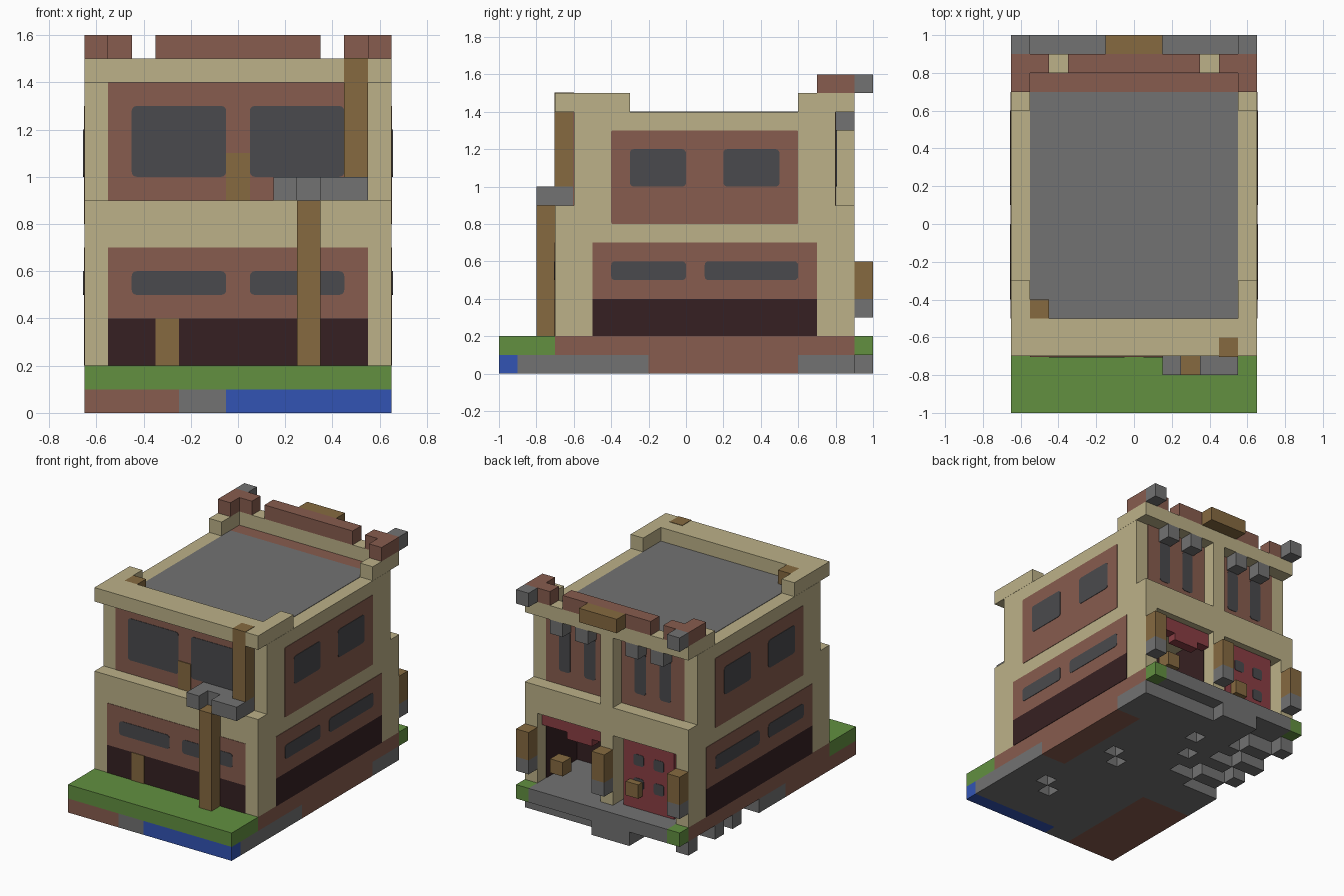
import bpy, bmesh
from mathutils import Matrix, Vector

if "Cube" in bpy.data.objects:
    bpy.data.objects.remove(bpy.data.objects["Cube"], do_unlink=True)


def linear(c):
    c /= 255
    return c / 12.92 if c <= 0.04045 else ((c + 0.055) / 1.055) ** 2.4


def material(name, *rgb):
    m = bpy.data.materials.new(name)
    color = [linear(c) for c in rgb] + [1]
    m.use_nodes = True
    m.diffuse_color = color
    m.node_tree.nodes["Principled BSDF"].inputs["Base Color"].default_value = color
    return m


TAN = material("tan stone", 188, 177, 136)
BRICK = material("brick", 135, 92, 78)
GLASS = material("dark glass", 74, 74, 77)
DARK = material("dark brown", 54, 32, 34)
WOOD = material("wood", 134, 106, 64)
GREY = material("grey stone", 114, 114, 114)
GREEN = material("grass", 98, 144, 64)
BLUE = material("blue", 50, 84, 180)
RED = material("red", 138, 62, 68)


def add_box(bm, x0, x1, y0, y1, z0, z1):
    size = Matrix.Diagonal((x1 - x0, y1 - y0, z1 - z0, 1))
    mid = Matrix.Translation(((x0 + x1) / 2, (y0 + y1) / 2, (z0 + z1) / 2))
    return bmesh.ops.create_cube(bm, size=1, matrix=mid @ size)["verts"]


def finish(name, bm, mat):
    me = bpy.data.meshes.new(name)
    bm.to_mesh(me)
    bm.free()
    me.materials.append(mat)
    ob = bpy.data.objects.new(name, me)
    bpy.context.collection.objects.link(ob)
    return ob


def boxes(name, mat, *parts):
    bm = bmesh.new()
    for p in parts:
        add_box(bm, *p)
    return finish(name, bm, mat)


def plate(name, mat, normal, at, a0, a1, z0, z1, lift=0.003, r=0.0):
    """Thin panel on a wall; normal is '+x', '-x', '+y' or '-y'."""
    out = at + (lift if normal[0] == "+" else -lift)
    lo, hi = min(at, out), max(at, out)
    bm = bmesh.new()
    if normal[1] == "x":
        add_box(bm, lo, hi, a0, a1, z0, z1)
        axis = Vector((1, 0, 0))
    else:
        add_box(bm, a0, a1, lo, hi, z0, z1)
        axis = Vector((0, 1, 0))
    if r:
        edges = [e for e in bm.edges
                 if abs((e.verts[0].co - e.verts[1].co).normalized().dot(axis)) > 0.9]
        bmesh.ops.bevel(bm, geom=edges, offset=r, segments=3, profile=0.5, affect="EDGES")
    return finish(name, bm, mat)


# Foundation: bottom layer of blocks with gaps at the back
HOLES = {(10, 5), (9, 4), (9, 11), (8, 10), (4, 12), (5, 14), (6, 16), (3, 13)}
layers = {m.name: (m, bmesh.new()) for m in (BRICK, GREY, BLUE)}
for i in range(13):
    for j in range(20):
        x, y = -0.6 + i * 0.1, -0.95 + j * 0.1
        if (i, j) in HOLES or (j == 19 and i not in (4, 5, 6)):
            continue
        if i < 4 and j > 10 and (i + 2 * j) % 5 > 1:
            continue
        if j == 0:
            m = BRICK if i < 4 else GREY if i < 6 else BLUE
        elif (i < 4 and j < 8) or (i > 10 and 7 < j < 16):
            m = BRICK
        else:
            m = GREY
        add_box(layers[m.name][1], x - 0.05, x + 0.05, y - 0.05, y + 0.05, 0, 0.1)
for key, (m, bm) in layers.items():
    bmesh.ops.remove_doubles(bm, verts=bm.verts, dist=0.001)
    inner = [f for f in bm.faces if all(len(e.link_faces) > 3 for e in f.edges)]
    bmesh.ops.delete(bm, geom=inner, context="FACES_ONLY")
    finish("foundation " + key, bm, m)

boxes("front_lawn", GREEN, (-0.65, 0.65, -1, -0.7, 0.1, 0.2))
boxes("floor_slab", GREY, (-0.55, 0.55, -0.7, 1, 0.1, 0.2))
boxes("brick_footing", BRICK, *[(s - 0.05, s + 0.05, -0.7, 0.9, 0.1, 0.2) for s in (-0.6, 0.6)])
boxes("back_grass", GREEN, *[(s - 0.05, s + 0.05, 0.9, 1, 0.1, 0.2) for s in (-0.6, 0.6)])

# Ground storey, open at the back on one half
boxes("ground_storey", TAN,
      (-0.65, 0.65, -0.7, 0.45, 0.2, 0.9),
      (0.55, 0.65, 0.45, 0.9, 0.2, 0.9),
      (-0.65, -0.55, 0.45, 0.9, 0.2, 0.9),
      (-0.05, 0.05, 0.45, 0.9, 0.2, 0.7),
      (-0.55, 0.55, 0.45, 0.9, 0.7, 0.9))
boxes("closed_bay", DARK, (-0.55, -0.05, 0.45, 0.78, 0.2, 0.7))
plate("entrance_back_wall", DARK, "+y", 0.45, 0.05, 0.55, 0.2, 0.7)
plate("entrance_left_wall", DARK, "-x", 0.55, 0.45, 0.8, 0.2, 0.7)
plate("entrance_right_wall", DARK, "+x", 0.05, 0.45, 0.8, 0.2, 0.7)

# Red back door and the raised door on the open half
boxes("back_door", RED, (-0.5, -0.1, 0.78, 0.85, 0.2, 0.7))
for x in (-0.38, -0.22):
    for z in (0.38, 0.55):
        plate("door_window", GLASS, "+y", 0.85, x - 0.04, x + 0.04, z - 0.04, z + 0.04, r=0.015)
boxes("raised_door", RED, (0.05, 0.55, 0.78, 0.85, 0.6, 0.7), (0.15, 0.35, 0.78, 0.85, 0.55, 0.6))
boxes("door_blocks", WOOD, *[(x - 0.05, x + 0.05, 0.8, 0.899, 0.3, 0.4) for x in (-0.2, 0.4)])

# Upper storey and roof
boxes("upper_storey", TAN,
      (-0.65, 0.65, -0.6, 0.8, 0.9, 1.399),
      (-0.05, 0.05, 0.8, 0.9, 0.9, 1.4))
boxes("roof", GREY, (-0.55, 0.55, -0.5, 0.7, 1.38, 1.402))
boxes("roof_brick_strip", BRICK, (-0.55, 0.55, 0.7, 0.8, 1.38, 1.402))
parapet = [(-0.65, 0.65, -0.7, -0.5, 1.4, 1.5), (-0.65, 0.65, 0.8, 0.9, 1.4, 1.5)]
for s in (-0.6, 0.6):
    parapet += [(s - 0.05, s + 0.05, -0.5, -0.3, 1.4, 1.5),
                (s - 0.05, s + 0.05, 0.6, 0.8, 1.4, 1.5)]
boxes("parapet", TAN, *parapet)

# Brick crown along the back
boxes("brick_crown", BRICK,
      (-0.35, 0.35, 0.8, 0.9, 1.5, 1.6),
      *[(s - 0.05, s + 0.05, 0.7, 0.9, 1.5, 1.6) for s in (-0.6, 0.6)],
      *[(s - 0.05, s + 0.05, 0.8, 0.9, 1.5, 1.6) for s in (-0.5, 0.5)])
boxes("crown_corner", GREY, *[(s - 0.05, s + 0.05, 0.9, 1, 1.5, 1.6) for s in (-0.6, 0.6)])
boxes("sign_board", WOOD, (-0.15, 0.15, 0.9, 1, 1.5, 1.6))

# Front panels
plate("front_base", DARK, "-y", -0.7, -0.55, 0.55, 0.2, 0.4)
plate("front_lower_brick", BRICK, "-y", -0.7, -0.55, 0.55, 0.4, 0.7)
plate("front_upper_brick", BRICK, "-y", -0.6, -0.55, 0.55, 0.9, 1.4)
for a in (-0.45, 0.05):
    plate("front_lower_window", GLASS, "-y", -0.7, a, a + 0.4, 0.5, 0.6, 0.006, 0.02)
    plate("front_upper_window", GLASS, "-y", -0.6, a, a + 0.4, 1.0, 1.3, 0.006, 0.02)
plate("front_short_post", WOOD, "-y", -0.7, -0.35, -0.25, 0.2, 0.4, 0.008)
plate("front_middle_post", WOOD, "-y", -0.6, -0.05, 0.05, 0.9, 1.1, 0.008)

# Side panels, the same on both sides
for normal, at in (("+x", 0.65), ("-x", -0.65)):
    plate("side_base", DARK, normal, at, -0.5, 0.7, 0.2, 0.4)
    plate("side_lower_brick", BRICK, normal, at, -0.5, 0.7, 0.4, 0.7)
    plate("side_upper_brick", BRICK, normal, at, -0.4, 0.6, 0.8, 1.3, r=0.008)
    for a0, a1, z0, z1 in ((-0.4, 0, 0.5, 0.6), (0.1, 0.6, 0.5, 0.6),
                           (-0.3, 0, 1, 1.2), (0.2, 0.5, 1, 1.2)):
        plate("side_window", GLASS, normal, at, a0, a1, z0, z1, 0.006, 0.02)

# Back upper panels, narrow windows and brackets
for a in (-0.55, 0.05):
    plate("back_brick", BRICK, "+y", 0.8, a, a + 0.5, 0.9, 1.4)
for x in (-0.4, -0.2, 0.2, 0.4):
    plate("back_window", GLASS, "+y", 0.8, x - 0.045, x + 0.045, 1.0, 1.3, 0.006, 0.02)
    boxes("window_bracket", GREY, (x - 0.05, x + 0.05, 0.8, 0.9, 1.3, 1.4))

# Lanterns on the back columns
for x in (-0.6, 0, 0.6):
    boxes("lantern_base", GREY, (x - 0.05, x + 0.05, 0.9, 1, 0.3, 0.4))
    boxes("lantern_top", WOOD, (x - 0.05, x + 0.05, 0.9, 1, 0.4, 0.6))

# Front posts, grey ledge and roof post
boxes("tall_post", WOOD, (0.25, 0.35, -0.8, -0.7, 0.2, 0.9))
boxes("post_ledge", GREY,
      (0.15, 0.55, -0.7, -0.6, 0.9, 1),
      (0.15, 0.25, -0.8, -0.7, 0.9, 1),
      (0.35, 0.55, -0.8, -0.7, 0.9, 1))
boxes("upper_post", WOOD, (0.45, 0.55, -0.703, -0.6, 1, 1.503))
boxes("roof_post", WOOD, (-0.55, -0.45, -0.5, -0.4, 1.4, 1.5))
